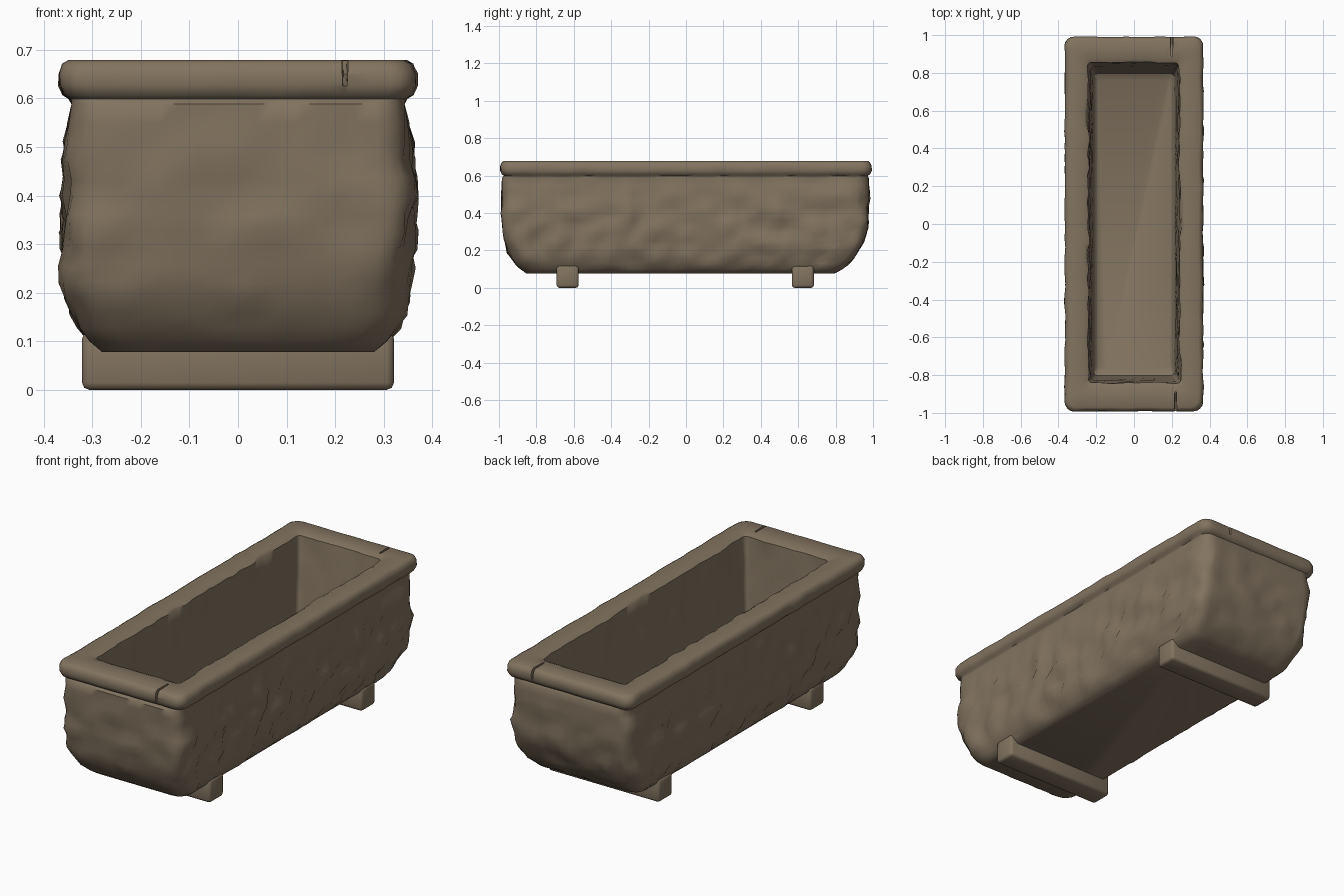
import bpy, bmesh, math
from mathutils import Vector, noise

if "Cube" in bpy.data.objects:
    bpy.data.objects.remove(bpy.data.objects["Cube"])

stone = bpy.data.materials.new("weathered brown stone")
stone.diffuse_color = (0.225, 0.172, 0.115, 1)
stone.use_nodes = True
stone.node_tree.nodes["Principled BSDF"].inputs["Base Color"].default_value = stone.diffuse_color


def add_object(name, bm):
    me = bpy.data.meshes.new(name)
    bmesh.ops.recalc_face_normals(bm, faces=bm.faces)
    bm.to_mesh(me)
    bm.free()
    ob = bpy.data.objects.new(name, me)
    bpy.context.collection.objects.link(ob)
    return ob


def finish(ob):
    ob.data.materials.clear()
    ob.data.materials.append(stone)
    bpy.ops.object.select_all(action='DESELECT')
    ob.select_set(True)
    bpy.context.view_layer.objects.active = ob
    bpy.ops.object.shade_smooth_by_angle(angle=math.radians(50))


def outline(hx, y0, y1, r, nx=14, ny=46, nc=4):
    """Rounded rectangle: list of (point, outward direction)."""
    pts = []
    corners = [(hx - r, y0 + r), (hx - r, y1 - r), (r - hx, y1 - r), (r - hx, y0 + r)]
    for i, (cx, cy) in enumerate(corners):
        for k in range(nc + 1):
            a = math.pi / 2 * (i - 1 + k / nc)
            n = Vector((math.cos(a), math.sin(a), 0))
            pts.append((Vector((cx, cy, 0)) + n * r, n))
        p, n = pts[-1]
        q = Vector((*corners[(i + 1) % 4], 0)) + n * r
        seg = nx if i % 2 else ny
        pts += [(p.lerp(q, k / seg), n) for k in range(1, seg)]
    return pts


# Cross-sections: (z, half width, front y, back y, corner radius, roughness)
sections = []

# Outer body: rounds in towards the bottom, more so at the two ends
STEPS = 15
for i in range(STEPS + 1):
    t = i / STEPS
    s = 1 - t
    sections.append((0.078 + 0.51 * t ** 1.15,
                     0.355 - 0.075 * s ** 6 - 0.012 * t ** 8,
                     -0.984 + 0.13 * s ** 4,
                     0.977 - 0.18 * s ** 3.5, 0.065,
                     0.024 * min(1, 5 * t, 5 * s)))

# Rolled rim: half round from the neck up to the flat top
for i in range(6):
    a = math.pi / 2 * (i / 2.5 - 1)
    out = 0.022 * math.cos(a)
    sections.append((0.639 + 0.04 * math.sin(a), 0.345 + out,
                     -0.971 - out, 0.970 + out, 0.05, 0.006))

# Inner lip, then inside walls tapering down to the floor
sections.append((0.678, 0.262, -0.865, 0.878, 0.03, 0.006))
for i in range(9):
    t = i / 8
    sections.append((0.668 - 0.448 * t, 0.243 - 0.03 * t,
                     -0.843 + 0.04 * t, 0.856 - 0.06 * t, 0.02, 0.014 * (1 - t)))
sections.append((0.20, 0.190, -0.77, 0.76, 0.02, 0))

# Trough shell with rough hewn sides
bm = bmesh.new()
rings = []
for z, hx, y0, y1, r, rough in sections:
    loop = []
    for p, n in outline(hx, y0, y1, r):
        p.z = z
        d = noise.noise(p * 11) + 0.5 * noise.noise(p * 23)
        wobble = 0.5 * rough * noise.noise(p * 17 + Vector((5, 3, 1)))
        p = p + n * (d * rough * (1 if abs(n.x) > 0.7 else 0.6))
        if z < 0.58 and hx > 0.27:
            p.z += wobble
        loop.append(bm.verts.new(p))
    rings.append(loop)
for a, b in zip(rings, rings[1:]):
    for i in range(len(a)):
        j = (i + 1) % len(a)
        bm.faces.new((a[i], a[j], b[j], b[i]))
bm.faces.new(rings[0])
bm.faces.new(rings[-1])
trough = add_object("stone_trough", bm)

# Wedge-shaped cracks cut into the rim at both ends
for x, end in ((0.22, -1), (0.20, 1)):
    bm = bmesh.new()
    bmesh.ops.create_cube(bm, size=1)
    for v in bm.verts:
        top, outer = v.co.z > 0, v.co.y * end > 0
        width = (0.028 if top else 0.012) * (1 if outer else 0.5)
        v.co = (x + v.co.x * width, end * (1.1 if outer else 0.89),
                0.75 if top else (0.6 if outer else 0.65))
    cutter = add_object("crack_cutter", bm)
    cutter.hide_render = True
    bpy.context.view_layer.objects.active = trough
    mod = trough.modifiers.new("crack", 'BOOLEAN')
    mod.operation = 'DIFFERENCE'
    mod.solver = 'EXACT'
    mod.object = cutter
    bpy.ops.object.modifier_apply(modifier=mod.name)
    bpy.data.objects.remove(cutter)
finish(trough)

# Two cross feet
for name, y in (("front_foot", -0.633), ("back_foot", 0.625)):
    bm = bmesh.new()
    bmesh.ops.create_cube(bm, size=1)
    for v in bm.verts:
        v.co = (v.co.x * 0.642, y + v.co.y * 0.118, 0.06 + v.co.z * 0.12)
    bmesh.ops.bevel(bm, geom=bm.edges[:], offset=0.015, segments=2,
                    profile=0.5, affect='EDGES')
    finish(add_object(name, bm))
